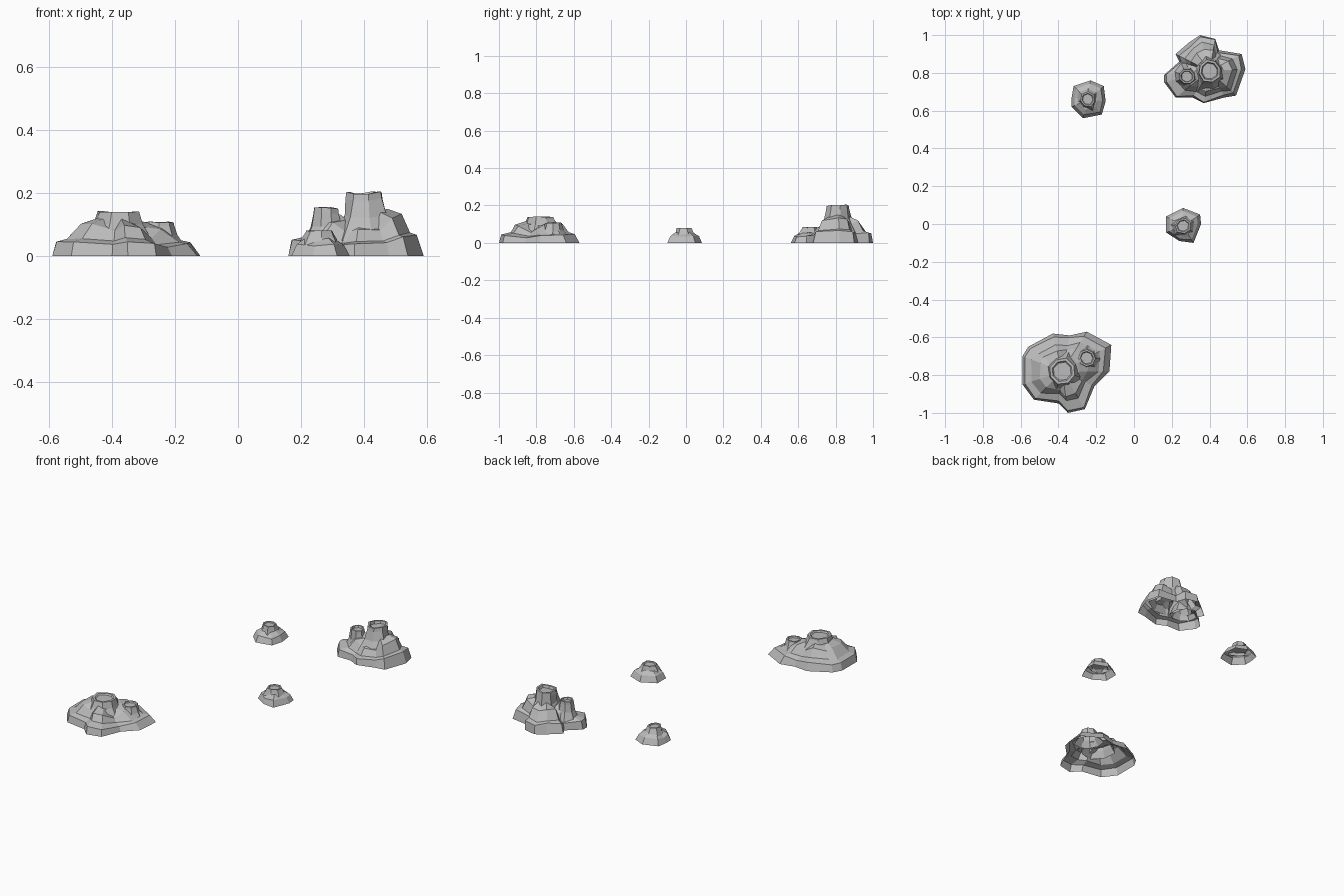
import bpy
import bmesh
import math
import random
from mathutils import Vector

random.seed(4)

if "Cube" in bpy.data.objects:
    bpy.data.objects.remove(bpy.data.objects["Cube"], do_unlink=True)

# One stone colour for everything
stone = bpy.data.materials.new("grey_stone")
stone.use_nodes = True
colour = (0.5, 0.5, 0.5, 1.0)
stone.diffuse_color = colour
shader = stone.node_tree.nodes["Principled BSDF"]
shader.inputs["Base Color"].default_value = colour
shader.inputs["Roughness"].default_value = 0.9


def loft(name, rings):
    """Skin a stack of counter-clockwise rings, closed on top and open below."""
    bm = bmesh.new()
    loops = [[bm.verts.new(point) for point in ring] for ring in rings]
    for low, high in zip(loops, loops[1:]):
        count = len(low)
        for i in range(count):
            j = (i + 1) % count
            bm.faces.new((low[i], low[j], high[j], high[i]))
    bm.faces.new(loops[-1])
    mesh = bpy.data.meshes.new(name)
    bm.to_mesh(mesh)
    bm.free()
    mesh.materials.append(stone)
    obj = bpy.data.objects.new(name, mesh)
    bpy.context.collection.objects.link(obj)
    return obj


def mound(name, centre, outline, steps, rough):
    """Terraced shell: the foot outline shrinks towards the centre in steps.
    Each outline point carries a height factor that makes ridges and gullies."""
    middle = Vector((*centre, 0))

    def bearing(point):
        return math.atan2(point[1] - centre[1], point[0] - centre[0])

    points = sorted(outline, key=bearing)
    rings = []
    for pull, height in steps:
        ring = []
        for x, y, factor in points:
            shift = random.uniform(-rough, rough) if height else 0
            spot = Vector((x, y, 0)).lerp(middle, pull + shift)
            lift = height * (factor + shift)
            ring.append((spot.x, spot.y, lift))
        rings.append(ring)
    return loft(name, rings)


def chimney(name, centre, radius, foot, top, spread, sides=8):
    """Flared stone stack with a bevelled rim and a shallow hollow."""
    rise = top - foot
    profile = [
        (spread, foot),
        (radius * 1.22, foot + rise * 0.5),
        (radius * 1.05, top - rise * 0.14),
        (radius, top),
        (radius * 0.8, top),
        (radius * 0.7, top - rise * 0.1),
    ]
    turn = random.uniform(0, 1)
    wobble = [random.uniform(-1, 1) for _ in range(sides)]
    rings = []
    for level, (size, z) in enumerate(profile):
        loose = 0.16 if level < 2 else 0.05
        ring = []
        for i in range(sides):
            angle = turn + math.tau * i / sides
            r = size * (1 + loose * wobble[i])
            ring.append((centre[0] + r * math.cos(angle),
                         centre[1] + r * math.sin(angle),
                         z + rise * 0.03 * wobble[i - 2]))
        rings.append(ring)
    return loft(name, rings)


# Wide front mound with two stacks
front_main = (-0.38, -0.78)
front_outline = [
    (-0.43, -0.58, 1), (-0.34, -0.59, 0.8), (-0.25, -0.57, 1),
    (-0.12, -0.64, 0.9), (-0.13, -0.78, 0.8), (-0.21, -0.86, 0.6),
    (-0.26, -0.98, 0.9), (-0.35, -1, 1), (-0.4, -0.95, 0.8),
    (-0.53, -0.93, 1), (-0.59, -0.85, 1), (-0.59, -0.7, 1),
    (-0.56, -0.65, 0.9),
]
mound("front_mound", front_main, front_outline,
      [(0, 0), (0.09, 0.046), (0.26, 0.056), (0.42, 0.1), (0.66, 0.116)], 0.05)
chimney("front_main_stack", front_main, 0.07, 0.06, 0.14, 0.11)
chimney("front_side_stack", (-0.25, -0.71), 0.045, 0.03, 0.107, 0.08)

# Tall back mound with two stacks
back_main = (0.4, 0.81)
back_outline = [
    (0.35, 1, 0.9), (0.43, 0.98, 1), (0.45, 0.92, 0.8),
    (0.57, 0.9, 1), (0.59, 0.82, 1.1), (0.54, 0.68, 1),
    (0.48, 0.67, 0.7), (0.37, 0.64, 0.7), (0.31, 0.67, 0.6),
    (0.22, 0.67, 0.8), (0.16, 0.75, 0.9), (0.16, 0.79, 0.9),
    (0.24, 0.86, 0.7), (0.22, 0.9, 0.9), (0.29, 0.96, 1),
]
mound("back_mound", back_main, back_outline,
      [(0, 0), (0.07, 0.058), (0.24, 0.068), (0.4, 0.125), (0.66, 0.142)], 0.05)
chimney("back_main_stack", back_main, 0.06, 0.05, 0.2, 0.115)
chimney("back_side_stack", (0.28, 0.78), 0.04, 0.03, 0.152, 0.075)

# Two small single-stack mounds
small_steps = [(0, 0), (0.16, 0.036), (0.32, 0.045), (0.5, 0.056)]
far_outline = [
    (-0.23, 0.76, 1), (-0.16, 0.73, 0.9), (-0.15, 0.65, 1),
    (-0.17, 0.58, 0.9), (-0.27, 0.56, 1), (-0.33, 0.62, 1),
    (-0.33, 0.67, 0.8), (-0.32, 0.73, 1),
]
mound("far_small_mound", (-0.245, 0.66), far_outline, small_steps, 0.04)
chimney("far_small_stack", (-0.245, 0.66), 0.04, 0.035, 0.085, 0.062, 7)

near_outline = [
    (0.26, 0.085, 1), (0.35, 0.05, 1), (0.355, 0, 0.9),
    (0.315, -0.1, 1), (0.24, -0.09, 0.9), (0.17, -0.045, 1),
    (0.17, 0.04, 1),
]
mound("near_small_mound", (0.26, -0.01), near_outline, small_steps, 0.04)
chimney("near_small_stack", (0.26, -0.01), 0.042, 0.035, 0.08, 0.062, 7)
